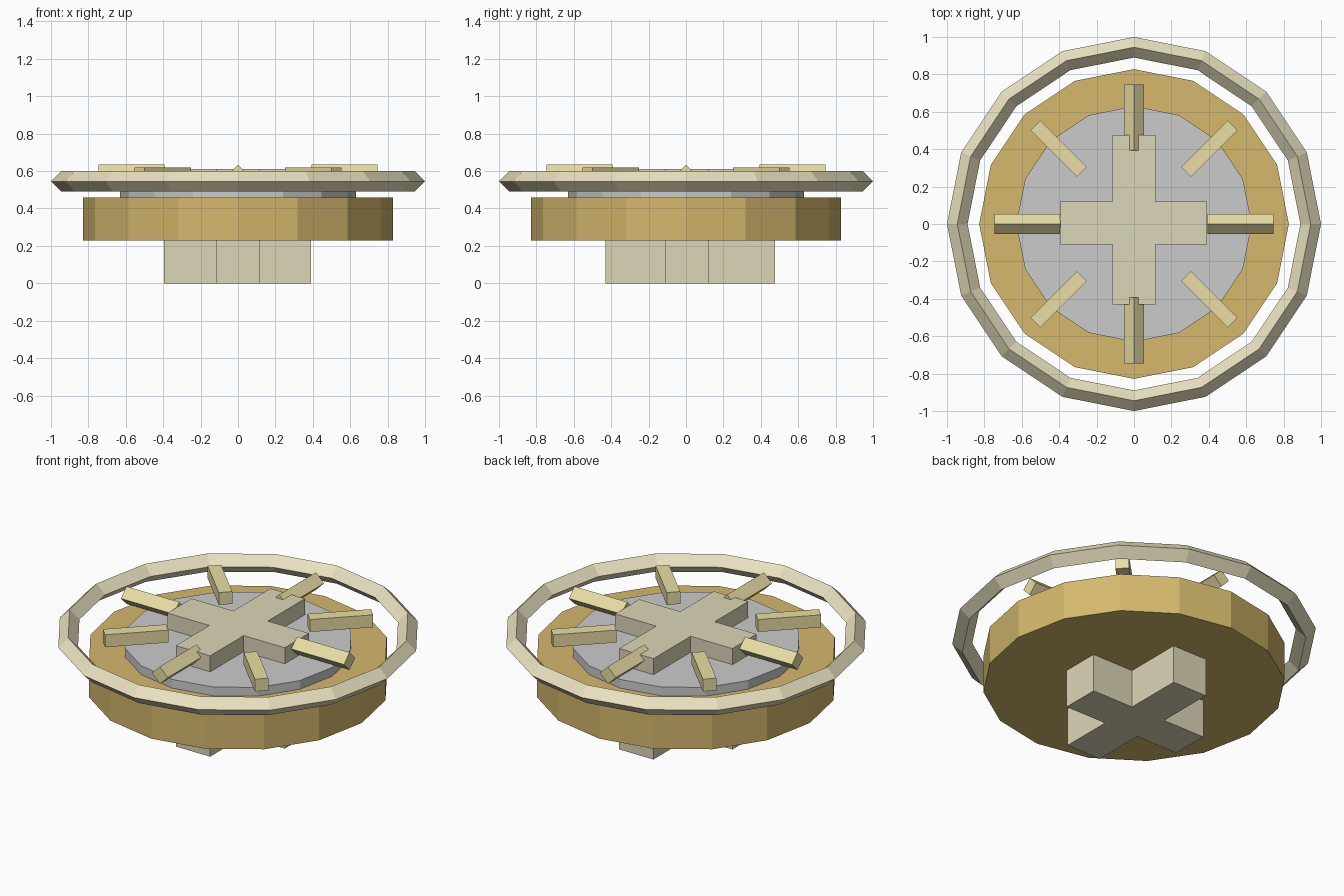
import bpy, bmesh
from math import cos, sin, pi
from mathutils import Matrix

if "Cube" in bpy.data.objects:
    bpy.data.objects.remove(bpy.data.objects["Cube"])


def material(name, rgb):
    m = bpy.data.materials.new(name)
    m.diffuse_color = (*rgb, 1)
    m.use_nodes = True
    m.node_tree.nodes["Principled BSDF"].inputs["Base Color"].default_value = m.diffuse_color
    return m


GOLD = material("gold", (0.66, 0.48, 0.15))
CREAM = material("cream", (0.82, 0.76, 0.53))
STONE = material("stone", (0.72, 0.68, 0.48))
STRAW = material("straw", (0.82, 0.73, 0.37))


def make_object(name, bm, mat=None):
    bmesh.ops.recalc_face_normals(bm, faces=bm.faces)
    mesh = bpy.data.meshes.new(name)
    bm.to_mesh(mesh)
    bm.free()
    ob = bpy.data.objects.new(name, mesh)
    bpy.context.collection.objects.link(ob)
    if mat:
        mesh.materials.append(mat)
    return ob


def prism(name, outline, z0, z1, mat=None):
    bm = bmesh.new()
    face = bm.faces.new([bm.verts.new((x, y, z0)) for x, y in outline])
    top = bmesh.ops.extrude_face_region(bm, geom=[face], use_keep_orig=True)["geom"]
    verts = [g for g in top if isinstance(g, bmesh.types.BMVert)]
    bmesh.ops.translate(bm, verts=verts, vec=(0, 0, z1 - z0))
    return make_object(name, bm, mat)


def circle(r, n=16):
    return [(r * cos(2 * pi * i / n), r * sin(2 * pi * i / n)) for i in range(n)]


# Round body and raised face plate
prism("body_disc", circle(0.828), 0.23, 0.46, GOLD)
prism("face_plate", circle(0.63), 0.46, 0.513)

# Cross running through the body as foot and hub
w, e, s, n, a, b0, b1 = -0.395, 0.39, -0.43, 0.475, 0.115, -0.11, 0.12
prism("cross_hub", [(-a, s), (a, s), (a, b0), (e, b0), (e, b1), (a, b1),
                    (a, n), (-a, n), (-a, b1), (w, b1), (w, b0), (-a, b0)],
      0, 0.61, STONE)

# Floating rim with a diamond section
bpy.ops.mesh.primitive_torus_add(major_segments=16, minor_segments=4,
                                 major_radius=0.945, minor_radius=0.055,
                                 location=(0, 0, 0.545))
rim = bpy.context.object
rim.name = "outer_rim"
rim.data.materials.append(CREAM)

# Eight square bars; those on the axes are turned onto an edge
for i in range(8):
    bm = bmesh.new()
    roll = pi / 4 if i % 2 == 0 else 0
    bmesh.ops.create_cube(bm, size=1, matrix=(
        Matrix.Rotation(i * pi / 4, 4, 'Z')
        @ Matrix.Translation((0.57, 0, 0.582))
        @ Matrix.Rotation(roll, 4, 'X')
        @ Matrix.Diagonal((0.352, 0.075, 0.075, 1))))
    make_object(f"marker_bar_{i + 1}", bm, STRAW)
